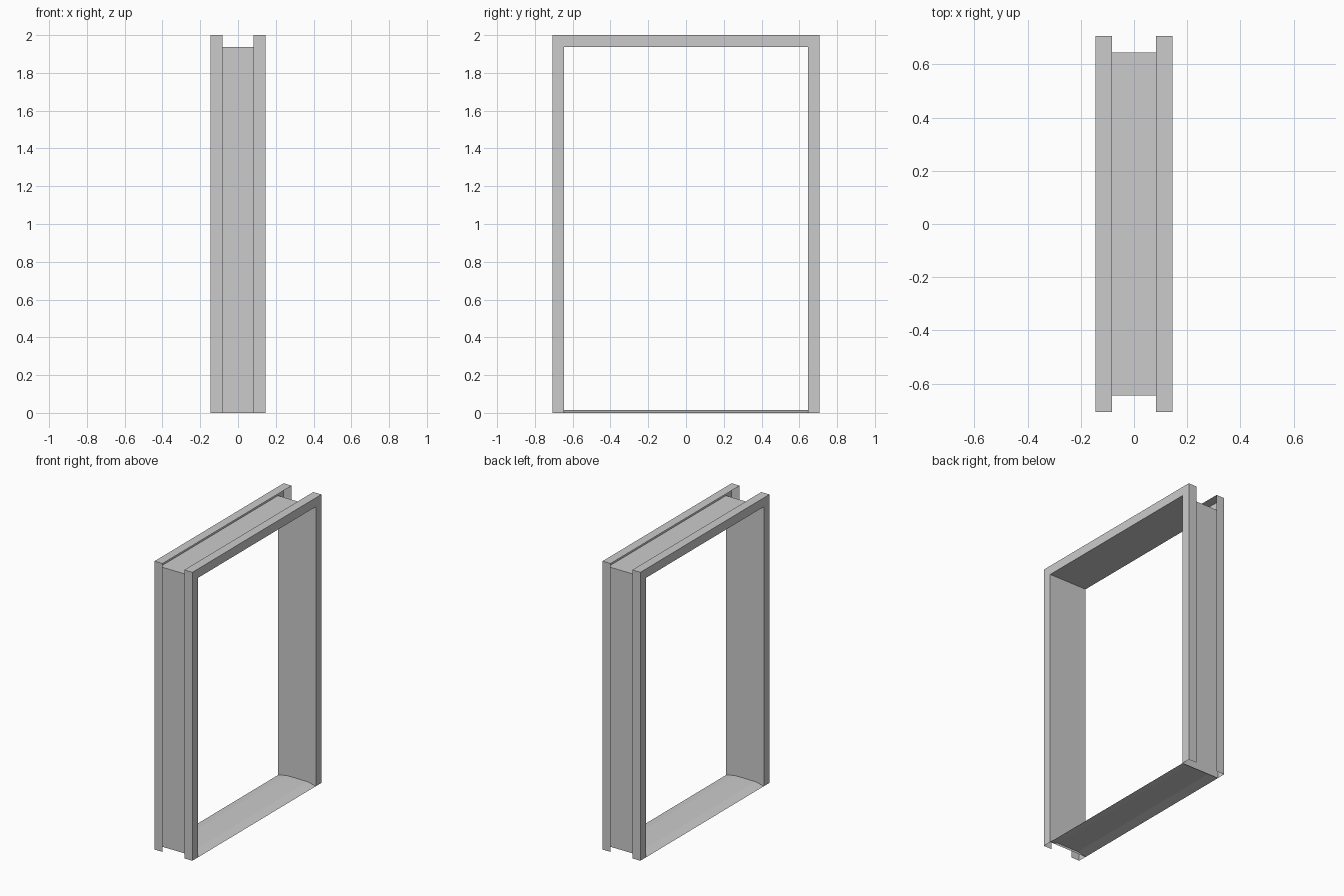
import bpy

if "Cube" in bpy.data.objects:
    bpy.data.objects.remove(bpy.data.objects["Cube"])

HALF_W, HEIGHT = 0.707, 2.0      # outer size of the opening frame
HALF_D, LIP, FACE = 0.145, 0.083, 0.062


def sweep(name, rows):
    """Sheet skinned between matching rows of points."""
    n = len(rows[0])
    verts = [p for row in rows for p in row]
    faces = [(i * n + j, i * n + j + 1, (i + 1) * n + j + 1, (i + 1) * n + j)
             for i in range(len(rows) - 1) for j in range(n - 1)]
    mesh = bpy.data.meshes.new(name)
    mesh.from_pydata(verts, [], faces)
    mesh.update()
    obj = bpy.data.objects.new(name, mesh)
    bpy.context.collection.objects.link(obj)
    return obj


def u_path(x, inset):
    """Up one jamb, across the head, down the other jamb."""
    y, z = HALF_W - inset, HEIGHT - inset
    return [(x, -y, 0), (x, -y, z), (x, y, z), (x, y, 0)]


# Folded sheet-metal frame: open C section (depth, inset) with mitred corners
section = [(-LIP, 0), (-HALF_D, 0), (-HALF_D, FACE),
           (HALF_D, FACE), (HALF_D, 0), (LIP, 0)]
sweep("door_frame", [u_path(x, d) for x, d in section])

# Low threshold plate with sloped edges, open underneath
sill = [(-HALF_D, 0), (-LIP, 0.015), (LIP, 0.015), (HALF_D, 0)]
y = HALF_W - FACE
sweep("threshold", [[(x, y, z), (x, -y, z)] for x, z in sill])
